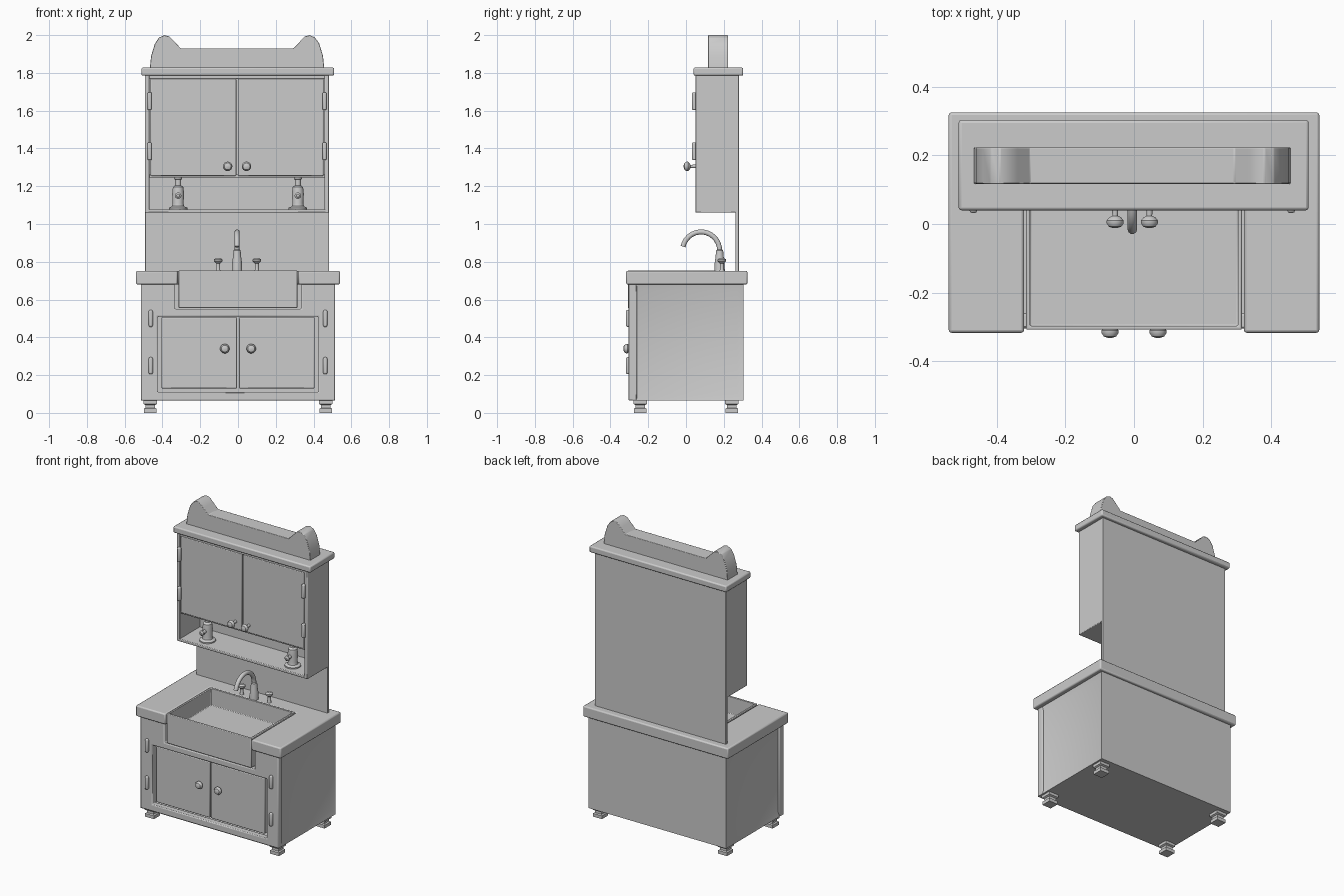
import bpy, bmesh, math
from mathutils import Vector

if "Cube" in bpy.data.objects:
    bpy.data.objects.remove(bpy.data.objects["Cube"])


def finish(name, bm, bevel=0.0, smooth=True, segs=2):
    bmesh.ops.recalc_face_normals(bm, faces=bm.faces[:])
    me = bpy.data.meshes.new(name)
    bm.to_mesh(me)
    bm.free()
    ob = bpy.data.objects.new(name, me)
    bpy.context.collection.objects.link(ob)
    if bevel:
        m = ob.modifiers.new("bevel", 'BEVEL')
        m.width, m.segments, m.limit_method = bevel, segs, 'ANGLE'
    if smooth:
        bpy.ops.object.select_all(action='DESELECT')
        bpy.context.view_layer.objects.active = ob
        ob.select_set(True)
        bpy.ops.object.shade_smooth_by_angle(angle=math.radians(35))
    return ob


def box_bm(x, y, z):
    bm = bmesh.new()
    bmesh.ops.create_cube(bm, size=1)
    for v in bm.verts:
        v.co = Vector([(a + b) / 2 + c * (b - a) for (a, b), c in zip((x, y, z), v.co)])
    return bm


def box(name, x, y, z, bevel=0.004):
    return finish(name, box_bm(x, y, z), bevel)


def prism(name, pts, lo, hi, axis='y', bevel=0.004, open_middle=False):
    bm = bmesh.new()
    put = (lambda p, t: (p[0], t, p[1])) if axis == 'y' else (lambda p, t: (p[0], p[1], t))
    f = bm.faces.new([bm.verts.new(put(p, lo)) for p in pts])
    ext = bmesh.ops.extrude_face_region(bm, geom=[f])
    shift = Vector(put((0, 0), hi - lo))
    for v in ext['geom']:
        if isinstance(v, bmesh.types.BMVert):
            v.co += shift
    if open_middle:
        mid = [f for f in bm.faces if all(abs(v.co.x) < 1e-5 for v in f.verts)]
        bmesh.ops.delete(bm, geom=mid, context='FACES_ONLY')
    ob = finish(name, bm, 0)
    if open_middle:
        ob.modifiers.new("mirror", 'MIRROR')
    if bevel:
        m = ob.modifiers.new("bevel", 'BEVEL')
        m.width, m.segments, m.limit_method = bevel, 2, 'ANGLE'
    return ob


def lathe(name, profile, loc, n=20, rot=(0, 0, 0)):
    # profile of (radius, height) from bottom to top
    bm = bmesh.new()
    k = math.sqrt(2) if n == 4 else 1
    rings = [[bm.verts.new((r * k * math.cos((i + .5) * math.tau / n),
                            r * k * math.sin((i + .5) * math.tau / n), z))
              for i in range(n)] for r, z in profile]
    for a, b in zip(rings, rings[1:]):
        for i in range(n):
            bm.faces.new((a[i], a[(i + 1) % n], b[(i + 1) % n], b[i]))
    bm.faces.new(rings[0])
    bm.faces.new(rings[-1])
    ob = finish(name, bm, smooth=n > 4)
    ob.location, ob.rotation_euler = loc, rot
    return ob


FRONT = (math.pi / 2, 0, 0)
KNOB = [(.010, 0), (.008, .028), (.018, .033), (.025, .042), (.025, .050), (.018, .060), (.006, .064)]
FOOT = [(.033, 0), (.033, .022), (.025, .027), (.025, .042), (.036, .047), (.036, .07)]

# base cabinet shell: open top and front, recessed side panels
bm = box_bm((-.513, .513), (-.302, .305), (.065, .685))
bm.normal_update()
bmesh.ops.inset_individual(bm, faces=[f for f in bm.faces if abs(f.normal.x) > .9],
                           thickness=.05, depth=-.012)
bm.normal_update()
bmesh.ops.delete(bm, geom=[f for f in bm.faces if f.normal.z > .9 or f.normal.y < -.9],
                 context='FACES_ONLY')
bm_ob = finish("base_cabinet", bm)

# face frame with door opening and notch for the sink
prism("base_face_frame", [(0, .065), (.513, .065), (.513, .685), (.335, .685), (.335, .55), (0, .55),
                          (0, .51), (.425, .51), (.425, .11), (0, .11)],
      -.304, -.26, bevel=.006, open_middle=True)

# doors, hinges, knobs and feet of the base
for s, side in ((-1, "left"), (1, "right")):
    box(side + "_base_door", sorted((s * .004, s * .405)), (-.295, -.265), (.13, .506), .005)
    lathe(side + "_base_knob", KNOB, (s * .07, -.268, .34), rot=FRONT)
    for z in (.25, .50):
        box(side + "_base_hinge", (s * .462 - .011, s * .462 + .011), (-.318, -.295), (z - .045, z + .045), .008)
    for y in (-.243, .243):
        lathe(side + "_foot", FOOT, (s * .465, y, 0), n=4)

# U-shaped worktop around the sink
half = [(.54, .325), (.54, -.317), (.32, -.317), (.32, .16)]
prism("worktop", half + [(-x, y) for x, y in reversed(half)], .68, .752, 'z', .008)

# farmhouse sink basin
bm = box_bm((-.314, .314), (-.308, .158), (.555, .755))
bm.normal_update()
top = [f for f in bm.faces if f.normal.z > .9]
bmesh.ops.inset_region(bm, faces=top, thickness=.016)
ext = bmesh.ops.extrude_face_region(bm, geom=top)
bmesh.ops.translate(bm, verts=[v for v in ext['geom'] if isinstance(v, bmesh.types.BMVert)], vec=(0, 0, -.115))
bmesh.ops.delete(bm, geom=[f for f in top if f.is_valid], context='FACES_ONLY')
finish("sink", bm, .004)

# tap: base, gooseneck spout, two handles
lathe("tap_base", [(.028, .75), (.026, .80), (.022, .825), (.019, .86), (.014, .865)], (-.005, .178, 0))
cu = bpy.data.curves.new("spout_path", 'CURVE')
cu.dimensions, cu.bevel_depth, cu.bevel_resolution, cu.use_fill_caps = '3D', .014, 3, True
path = [(.178, .82)] + [(.08 + .098 * math.cos(a), .86 + .098 * math.sin(a))
                        for a in (math.radians(d) for d in range(0, 175, 12))]
sp = cu.splines.new('POLY')
sp.points.add(len(path) - 1)
for p, (y, z) in zip(sp.points, path):
    p.co = (-.005, y, z, 1)
sp.use_smooth = True
bpy.context.collection.objects.link(bpy.data.objects.new("tap_spout", cu))
for x in (-.105, .10):
    lathe("tap_handle", [(.014, .75), (.010, .76), (.010, .79), (.023, .803), (.023, .812), (.012, .82)], (x, .19, 0))

# upper cabinet: back panel, sides, floor, shelf, cap
X = -.005
box("back_panel", (X - .487, X + .487), (.262, .28), (.74, 1.79), .002)
for s, side in ((-1, "left"), (1, "right")):
    box(side + "_upper_side", sorted((X + s * .487, X + s * .463)), (.05, .276), (1.06, 1.79))
    box(side + "_upper_door", sorted((X + s * .004, X + s * .458)), (.052, .075), (1.255, 1.77), .005)
    lathe(side + "_upper_knob", KNOB, (X + s * .05, .052, 1.305), rot=FRONT)
    for z in (1.385, 1.65):
        box(side + "_upper_hinge", (X + s * .463 - .011, X + s * .463 + .011), (.032, .056), (z - .047, z + .047), .007)
    # dispensers standing on the open shelf
    lathe(side + "_dispenser", [(.05, 1.077), (.05, 1.086), (.032, 1.094), (.029, 1.11), (.032, 1.16), (.028, 1.195),
                                (.016, 1.205), (.016, 1.235), (.022, 1.238), (.02, 1.247)], (s * .317, .13, 0))
    lathe(side + "_dispenser_spout", [(.012, 0), (.012, .03), (.017, .035), (.017, .045), (.008, .052)],
          (s * .317, .11, 1.15), n=14, rot=FRONT)
box("upper_floor", (X - .475, X + .475), (.05, .27), (1.06, 1.078))
box("upper_shelf", (X - .47, X + .47), (.06, .27), (1.245, 1.262))
box("upper_top_rail", (X - .47, X + .47), (.054, .27), (1.768, 1.79), .002)
box("cap", (-.511, .509), (.04, .303), (1.785, 1.828), .008)

# crown board with two rounded ears
ear = [(.462, 1.82), (.455, 1.89), (.435, 1.955), (.413, 1.987), (.385, 2.0), (.36, 1.993), (.335, 1.968), (.298, 1.93)]
prism("crown", [(X + x, z) for x, z in ear] + [(X - x, z) for x, z in reversed(ear)], .117, .223, bevel=.003)
